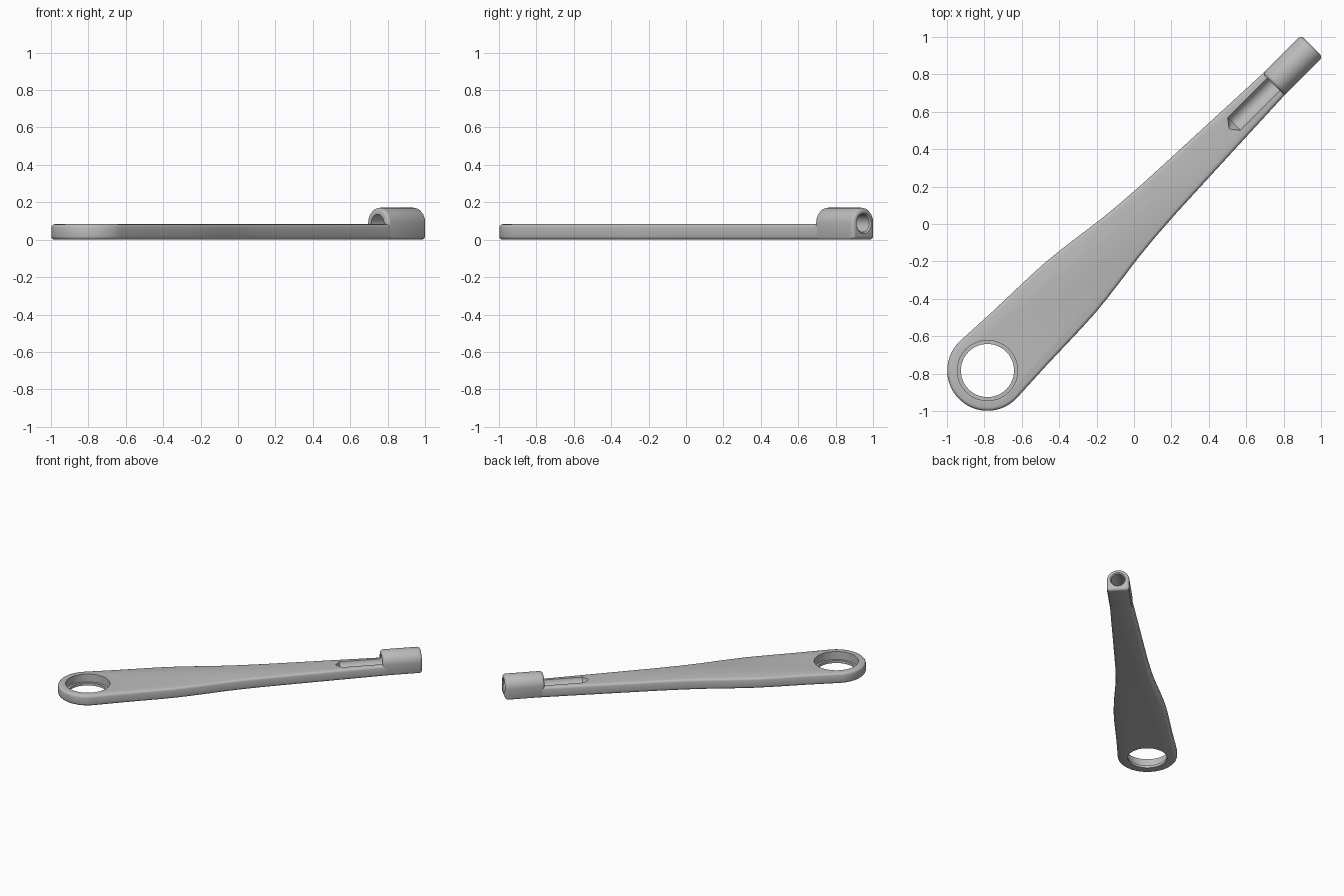
import bpy, bmesh, math
from mathutils import Matrix, Vector

if "Cube" in bpy.data.objects:
    bpy.data.objects.remove(bpy.data.objects["Cube"])

TURN = Matrix.Rotation(math.radians(45), 4, 'Z')   # the arm lies along the x = y diagonal
PIVOT = -1.108      # centre of the big eye, measured along the arm
BORE_Z, BORE_R = 0.088, 0.048
END = 1.345

grey = bpy.data.materials.new("metal_grey")
grey.use_nodes = True
grey.diffuse_color = (0.5, 0.5, 0.5, 1)
grey.node_tree.nodes["Principled BSDF"].inputs["Base Color"].default_value = grey.diffuse_color


def add_object(name, bm):
    bmesh.ops.recalc_face_normals(bm, faces=bm.faces)
    mesh = bpy.data.meshes.new(name)
    bm.to_mesh(mesh)
    bm.free()
    mesh.materials.append(grey)
    obj = bpy.data.objects.new(name, mesh)
    bpy.context.collection.objects.link(obj)
    return obj


def prism(name, outline, direction, bevel, segments):
    """Extrude a closed outline and round both of its end rims."""
    bm = bmesh.new()
    base = bm.faces.new([bm.verts.new(p) for p in outline])
    grown = bmesh.ops.extrude_face_region(bm, geom=[base], use_keep_orig=True)["geom"]
    cap = next(g for g in grown if isinstance(g, bmesh.types.BMFace))
    bmesh.ops.translate(bm, vec=direction, verts=cap.verts)
    rims = list(base.edges) + list(cap.edges)
    bmesh.ops.recalc_face_normals(bm, faces=bm.faces)
    bmesh.ops.bevel(bm, geom=rims, offset=bevel, segments=segments, profile=0.5,
                    affect='EDGES', clamp_overlap=True)
    return add_object(name, bm)


def lathe(name, profile, matrix, steps=64):
    """Spin a (radius, height) profile into a closed solid."""
    bm = bmesh.new()
    rings = []
    for r, h in profile:
        rings.append([bm.verts.new(matrix @ Vector((r * math.cos(a), r * math.sin(a), h)))
                      for a in (2 * math.pi * i / steps for i in range(steps))])
    for a, b in zip(rings, rings[1:]):
        for i in range(steps):
            j = (i + 1) % steps
            bm.faces.new((a[i], a[j], b[j], b[i]))
    bm.faces.new(rings[0])
    bm.faces.new(rings[-1])
    return add_object(name, bm)


def cut(obj, cutter):
    mod = obj.modifiers.new("cut", 'BOOLEAN')
    mod.operation, mod.solver, mod.object = 'DIFFERENCE', 'EXACT', cutter
    bpy.context.view_layer.objects.active = obj
    bpy.ops.object.modifier_apply(modifier=mod.name)


# Flat arm: round eye end, then a waisted taper towards the socket
side = [(-0.87, 0.204), (-0.6, 0.196), (-0.48, 0.19), (-0.375, 0.179), (-0.25, 0.163),
        (-0.12, 0.145), (0.02, 0.131), (0.2, 0.119), (0.54, 0.104), (1.06, 0.082), (1.1, 0.081)]
eye = [(PIVOT + 0.215 * math.cos(a), 0.215 * math.sin(a), 0)
       for a in (math.radians(87 + 186 * i / 36) for i in range(37))]
outline = eye + [(u, -v, 0) for u, v in side] + [(u, v, 0) for u, v in reversed(side)]
arm = prism("arm", outline, (0, 0, 0.083), 0.018, 3)

# Socket housing: arched cross-section with a softened foot
arch = [(1.055, 0.082 * math.cos(a), 0.089 + 0.082 * math.sin(a))
        for a in (math.pi * i / 24 for i in range(25))]
foot = [(1.055, -0.082, 0.018), (1.055, -0.077, 0.005), (1.055, -0.064, 0),
        (1.055, 0.064, 0), (1.055, 0.077, 0.005), (1.055, 0.082, 0.018)]
housing = prism("socket_housing", arch + foot, (END - 1.055, 0, 0), 0.02, 4)

# Bearing seat through the eye, with a narrower lip at the bottom
seat = lathe("seat_cutter", [(0.142, -0.1), (0.142, 0.02), (0.161, 0.02), (0.161, 0.2)],
             Matrix.Translation((PIVOT, 0, 0)))
# Drilled bore with a cone tip: runs through the housing and grooves the arm
along = Matrix.Translation((0, 0, BORE_Z)) @ Matrix.Rotation(math.pi / 2, 4, 'Y')
bore = lathe("bore_cutter", [(0.002, 0.718), (BORE_R, 0.757), (BORE_R, END - 0.008),
                             (BORE_R + 0.008, END), (BORE_R + 0.008, END + 0.1)], along, 48)

cut(arm, seat)
for part in (arm, housing):
    cut(part, bore)
for cutter in (seat, bore):
    bpy.data.objects.remove(cutter)

for part in (arm, housing):
    part.data.transform(TURN)
    bpy.ops.object.select_all(action='DESELECT')
    part.select_set(True)
    bpy.context.view_layer.objects.active = part
    bpy.ops.object.shade_smooth_by_angle(angle=math.radians(32))
